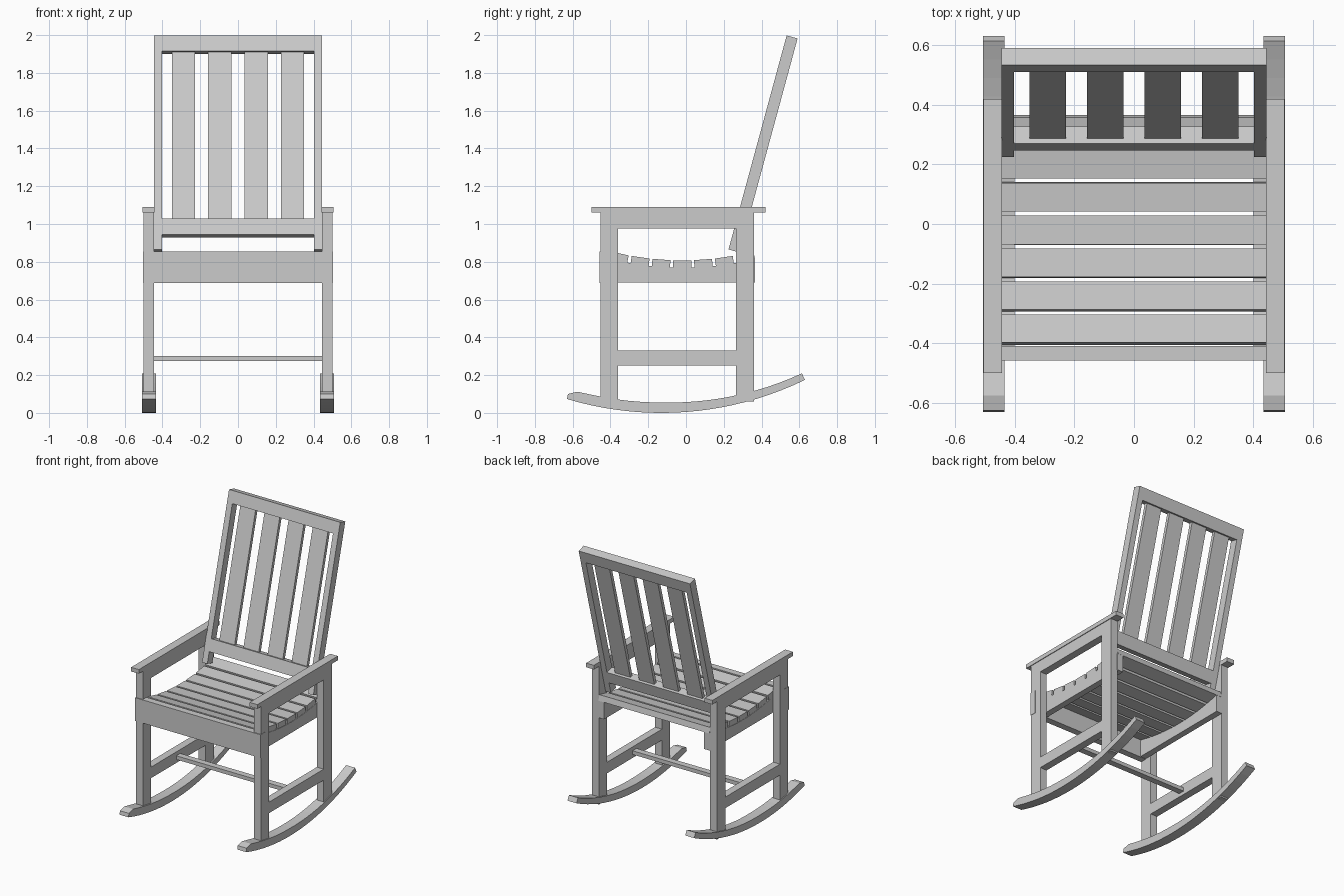
import bpy, bmesh, math
from mathutils import Matrix, Vector

if "Cube" in bpy.data.objects:
    bpy.data.objects.remove(bpy.data.objects["Cube"])

# One painted-wood colour for the whole chair
paint = bpy.data.materials.new("grey paint")
paint.diffuse_color = (0.6, 0.6, 0.6, 1)
paint.use_nodes = True
paint.node_tree.nodes["Principled BSDF"].inputs["Base Color"].default_value = paint.diffuse_color


def finish(name, bm):
    bmesh.ops.recalc_face_normals(bm, faces=bm.faces)
    me = bpy.data.meshes.new(name)
    bm.to_mesh(me)
    bm.free()
    me.materials.append(paint)
    ob = bpy.data.objects.new(name, me)
    bpy.context.collection.objects.link(ob)
    return ob


def box(name, x, y, z, matrix=None):
    """Box from (min, max) ranges, optionally moved by a matrix."""
    bm = bmesh.new()
    bmesh.ops.create_cube(bm, size=1)
    for v in bm.verts:
        v.co = Vector([(a + b) / 2 + c * (b - a) for (a, b), c in zip((x, y, z), v.co)])
    if matrix:
        bm.transform(matrix)
    return finish(name, bm)


def extrude_x(name, profile, x0, x1):
    """Extrude a (y, z) outline along x."""
    bm = bmesh.new()
    face = bm.faces.new([bm.verts.new((x0, y, z)) for y, z in profile])
    ext = bmesh.ops.extrude_face_region(bm, geom=[face])
    for v in ext["geom"]:
        if isinstance(v, bmesh.types.BMVert):
            v.co.x = x1
    return finish(name, bm)


def side_range(s, a, b):
    return (min(s * a, s * b), max(s * a, s * b))


def seat_top(y):
    return 0.808 + 0.33 * (y + 0.02) ** 2


# Rocker outline: arc below, slightly thinner towards the back
R, YC, N = 1.74, -0.13, 20
lower, upper = [], []
for i in range(N + 1):
    t = i / N
    y = -0.63 + 1.26 * t
    a = math.asin((y - YC) / R)
    thick = 0.055 - 0.017 * max(0, (y - YC) / 0.76)
    r = R - thick
    lower.append((y, R - R * math.cos(a)))
    upper.append((YC + r * math.sin(a), R - r * math.cos(a)))
upper[0] = (-0.625, 0.10)
upper[1] = (-0.575, 0.112)
rocker = lower + upper[::-1]

# Seat rail outline: straight bottom, dished top
ys = [-0.41 + 0.775 * i / 12 for i in range(13)]
rail = [(0.365, 0.69), (-0.41, 0.69)] + [(y, seat_top(y) - 0.04) for y in ys]

# Frame of the reclined backrest: local z runs up the back, y = 0 is its front
TILT = math.radians(15.2)
back = Matrix.Translation((0, 0.225, 0.865)) @ Matrix.Rotation(-TILT, 4, 'X')
C = math.cos(TILT)
LEN = (1.998 - 0.865) / C

for s, side in ((1, "right"), (-1, "left")):
    leg = side_range(s, 0.445, 0.5)
    extrude_x(side + " rocker", rocker, s * 0.435, s * 0.507)
    box(side + " front leg", leg, (-0.452, -0.36), (0.06, 1.062))
    box(side + " back leg", leg, (0.265, 0.36), (0.06, 1.062))
    box(side + " stretcher", leg, (-0.365, 0.27), (0.25, 0.33))
    box(side + " arm apron", leg, (-0.365, 0.27), (0.975, 1.062))
    box(side + " armrest", side_range(s, 0.443, 0.505), (-0.5, 0.42), (1.06, 1.09))
    extrude_x(side + " seat rail", rail, s * 0.4, s * 0.446)
    box(side + " back post", side_range(s, 0.403, 0.445), (0, 0.06), (0, LEN), back)

# Cross bar and front apron
box("cross stretcher", (-0.45, 0.45), (-0.07, -0.025), (0.275, 0.302))
box("front apron", (-0.502, 0.502), (-0.458, -0.41), (0.687, 0.855))

# Dished seat slats
for i in range(7):
    y = -0.35 + 0.11 * i
    m = Matrix.Translation((0, y, seat_top(y))) @ Matrix.Rotation(
        math.atan(0.66 * (y + 0.02)), 4, 'X')
    box("seat slat %d" % (i + 1), (-0.444, 0.444), (-0.048, 0.048), (-0.042, 0), m)

# Backrest rails and slats
low, low_top = (0.945 - 0.865) / C, (1.03 - 0.865) / C
top_low = (1.915 - 0.865) / C
box("lower back rail", (-0.404, 0.404), (0, 0.06), (low, low_top), back)
box("top back rail", (-0.404, 0.404), (0, 0.06), (top_low, LEN), back)
for i in range(4):
    x = -0.2895 + 0.193 * i
    box("back slat %d" % (i + 1), (x - 0.061, x + 0.061), (0.018, 0.042),
        (low_top - 0.01, top_low + 0.01), back)
